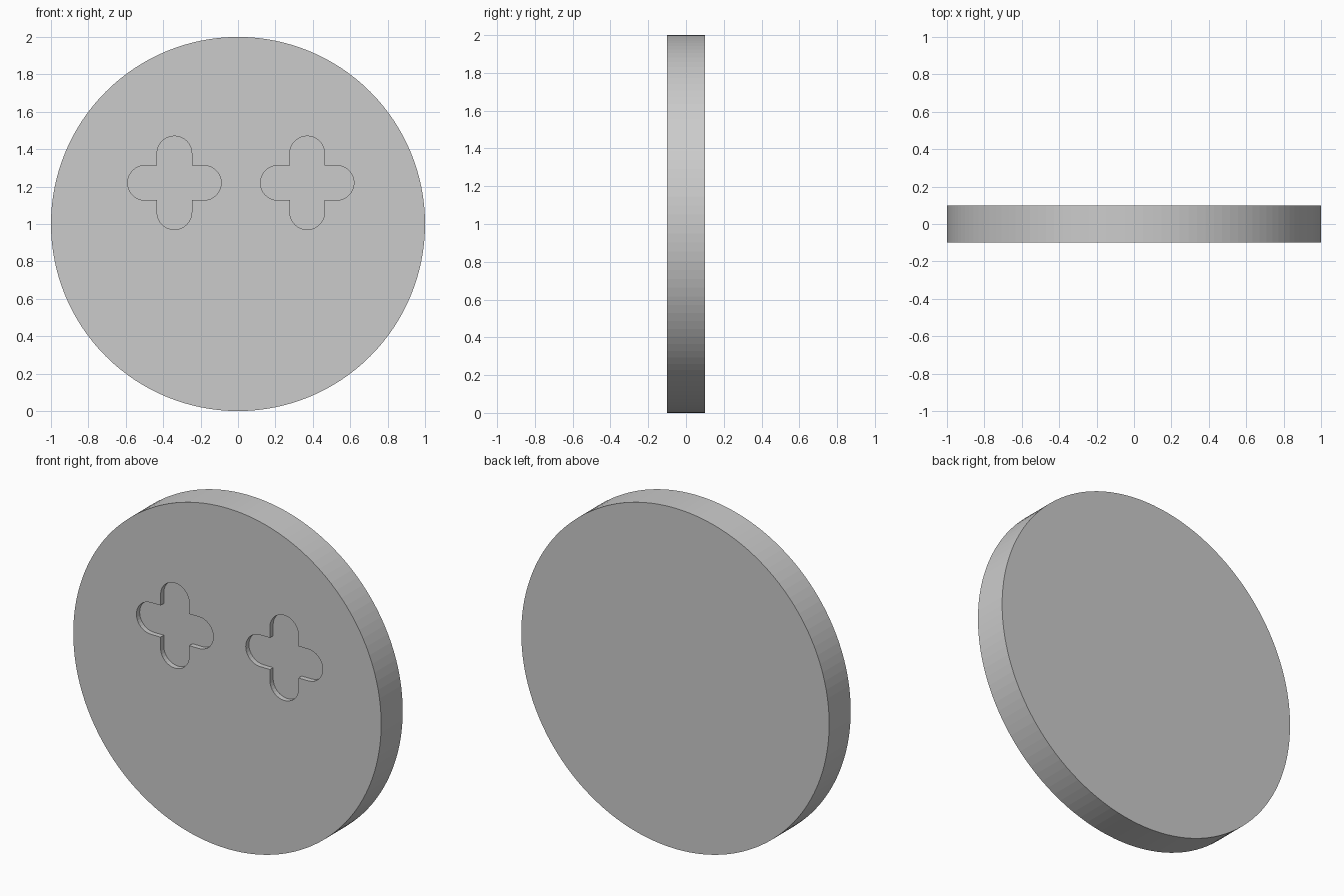
import bpy, bmesh
from math import cos, sin, pi
from mathutils import Matrix, Vector

if "Cube" in bpy.data.objects:
    bpy.data.objects.remove(bpy.data.objects["Cube"])

RADIUS, HALF_THICK = 1.0, 0.1
ARM, HALF_WIDTH, DEPTH = 0.25, 0.093, 0.03


def prism(name, outline, y0, y1):
    """Extrude an x-z outline from y0 to y1."""
    bm = bmesh.new()
    face = bm.faces.new([bm.verts.new((x, y0, z)) for x, z in outline])
    ext = bmesh.ops.extrude_face_region(bm, geom=[face])
    moved = [v for v in ext["geom"] if isinstance(v, bmesh.types.BMVert)]
    bmesh.ops.translate(bm, verts=moved, vec=(0, y1 - y0, 0))
    bmesh.ops.recalc_face_normals(bm, faces=bm.faces)
    mesh = bpy.data.meshes.new(name)
    bm.to_mesh(mesh)
    bm.free()
    obj = bpy.data.objects.new(name, mesh)
    bpy.context.collection.objects.link(obj)
    return obj


def cross_outline(cx, cz, steps=16):
    """Plus shape with four round-ended arms."""
    arm = [Vector((ARM - HALF_WIDTH + HALF_WIDTH * cos(a), HALF_WIDTH * sin(a)))
           for a in (-pi / 2 + pi * i / steps for i in range(steps + 1))]
    arm.append(Vector((HALF_WIDTH, HALF_WIDTH)))
    centre = Vector((cx, cz))
    return [Matrix.Rotation(k * pi / 2, 2) @ p + centre
            for k in range(4) for p in arm]


# Round plate standing on its edge
N = 128
circle = [(RADIUS * cos(2 * pi * i / N), 1 + RADIUS * sin(2 * pi * i / N))
          for i in range(N)]
plate = prism("round_plate", circle, -HALF_THICK, HALF_THICK)

# Two shallow cross-shaped recesses in the front
for side, x in (("left", -0.34), ("right", 0.37)):
    cutter = prism(side + "_recess_cutter", cross_outline(x, 1.22),
                   -HALF_THICK - 0.1, -HALF_THICK + DEPTH)
    cutter.hide_render = True
    cutter.hide_set(True)
    cut = plate.modifiers.new(side + "_recess", "BOOLEAN")
    cut.operation = "DIFFERENCE"
    cut.solver = "EXACT"
    cut.object = cutter
